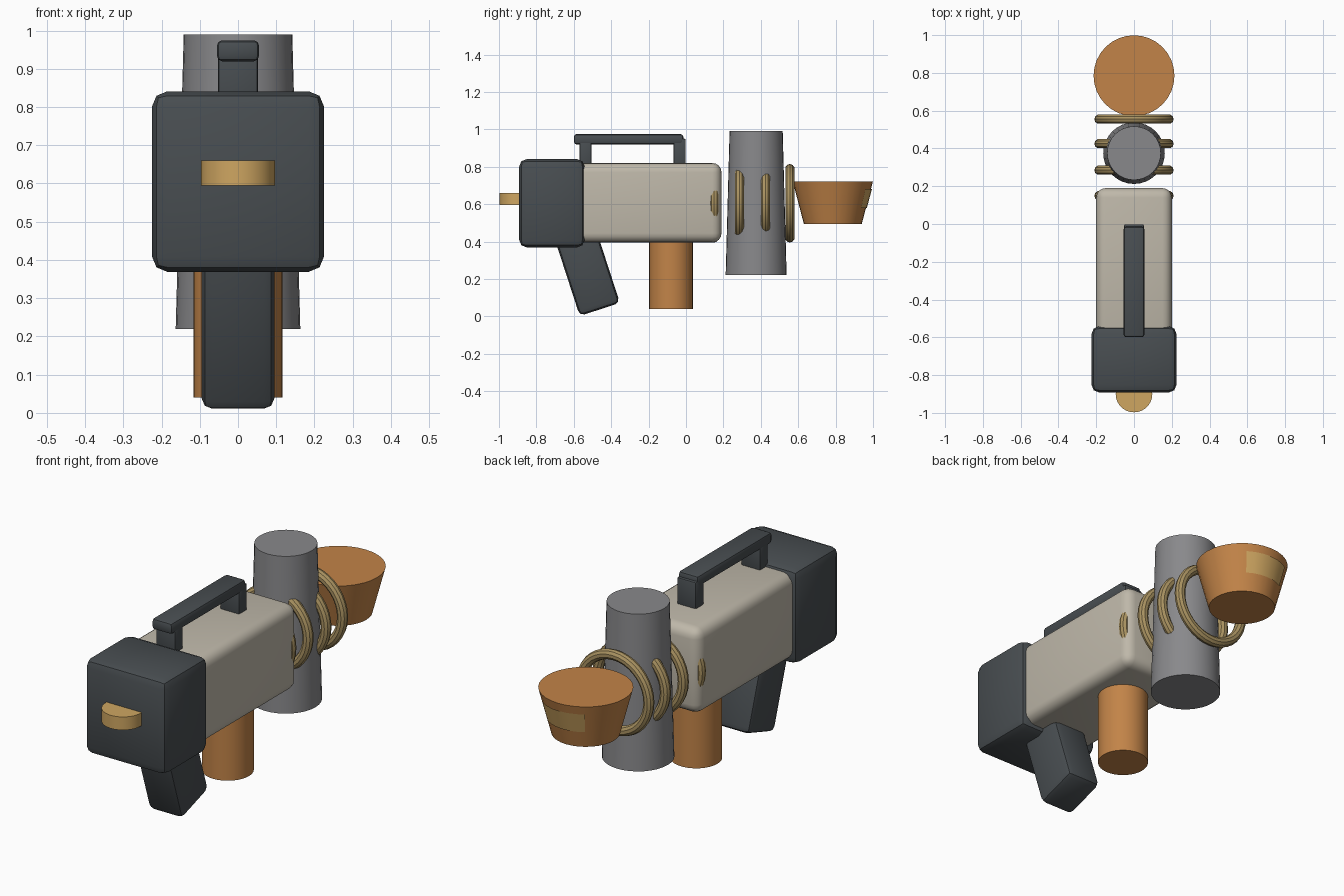
import bpy, bmesh, math
from mathutils import Matrix, Vector

cube = bpy.data.objects.get("Cube")
if cube:
    bpy.data.objects.remove(cube, do_unlink=True)


def material(name, r, g, b):
    m = bpy.data.materials.new(name)
    m.use_nodes = True
    m.diffuse_color = (r, g, b, 1)
    m.node_tree.nodes["Principled BSDF"].inputs["Base Color"].default_value = (r, g, b, 1)
    return m


slate = material("dark slate", 0.065, 0.075, 0.082)
cream = material("warm cream", 0.52, 0.48, 0.40)
copper = material("copper", 0.54, 0.23, 0.065)
gold = material("gold", 0.62, 0.38, 0.12)
brass = material("dull brass", 0.40, 0.29, 0.12)
steel = material("steel grey", 0.25, 0.25, 0.26)


def finish(obj, name, mat):
    obj.name = name
    obj.data.materials.append(mat)
    bpy.ops.object.select_all(action='DESELECT')
    obj.select_set(True)
    bpy.context.view_layer.objects.active = obj
    bpy.ops.object.shade_smooth_by_angle(angle=math.radians(35))
    return obj


def box(name, size, centre, mat, bevel, segments=2, tilt=0):
    mesh = bpy.data.meshes.new(name)
    bm = bmesh.new()
    bmesh.ops.create_cube(bm, size=1, matrix=Matrix.Diagonal((*size, 1)))
    bmesh.ops.bevel(bm, geom=bm.edges[:], offset=bevel, segments=segments,
                    profile=0.5, affect='EDGES')
    bm.to_mesh(mesh)
    bm.free()
    obj = bpy.data.objects.new(name, mesh)
    bpy.context.collection.objects.link(obj)
    obj.location = centre
    obj.rotation_euler.x = math.radians(tilt)
    return finish(obj, name, mat)


def cone(name, y, low, high, r_low, r_high, mat):
    bpy.ops.mesh.primitive_cone_add(vertices=32, radius1=r_low, radius2=r_high,
                                    depth=high - low, location=(0, y, (low + high) / 2))
    return finish(bpy.context.object, name, mat)


# Main body, rear block and slanted grip
box("body", (0.40, 0.81, 0.425), (0, -0.215, 0.6075), cream, 0.05, 4)
box("rear_block", (0.45, 0.35, 0.472), (0, -0.717, 0.605), slate, 0.04)
box("grip", (0.19, 0.226, 0.50), (0, -0.538, 0.275), slate, 0.028, 2, 18)

# Carrying handle
box("handle_bar", (0.11, 0.585, 0.055), (0, -0.307, 0.947), slate, 0.014)
for label, y in (("rear", -0.537), ("front", -0.034)):
    box(label + "_handle_post", (0.105, 0.065, 0.16), (0, y, 0.87), slate, 0.008)

# Foregrip, upright canister, bowl and rear knob
cone("foregrip", -0.08, 0.04, 0.50, 0.117, 0.117, copper)
cone("canister", 0.375, 0.22, 0.99, 0.163, 0.142, steel)
cone("bowl", 0.785, 0.495, 0.72, 0.155, 0.214, copper)
cone("rear_knob", -0.9, 0.595, 0.66, 0.097, 0.097, gold)

# Coil rings along the barrel axis
for i, y in enumerate((0.15, 0.285, 0.425, 0.555)):
    bpy.ops.mesh.primitive_torus_add(major_segments=36, minor_segments=10,
                                     major_radius=0.185, minor_radius=0.025,
                                     location=(0, y, 0.605),
                                     rotation=(math.pi / 2, 0, 0))
    finish(bpy.context.object, "coil_ring_%d" % (i + 1), brass)

# Curved gold plate on the far side of the bowl
plate = cone("bowl_plate", 0.785, 0.58, 0.68, 0.182, 0.209, gold)
bm = bmesh.new()
bm.from_mesh(plate.data)
outside = [f for f in bm.faces
           if abs(f.normal.z) > 0.9 or f.normal.xy.angle(Vector((0, 1))) > 0.6]
bmesh.ops.delete(bm, geom=outside, context='FACES')
bm.to_mesh(plate.data)
bm.free()
